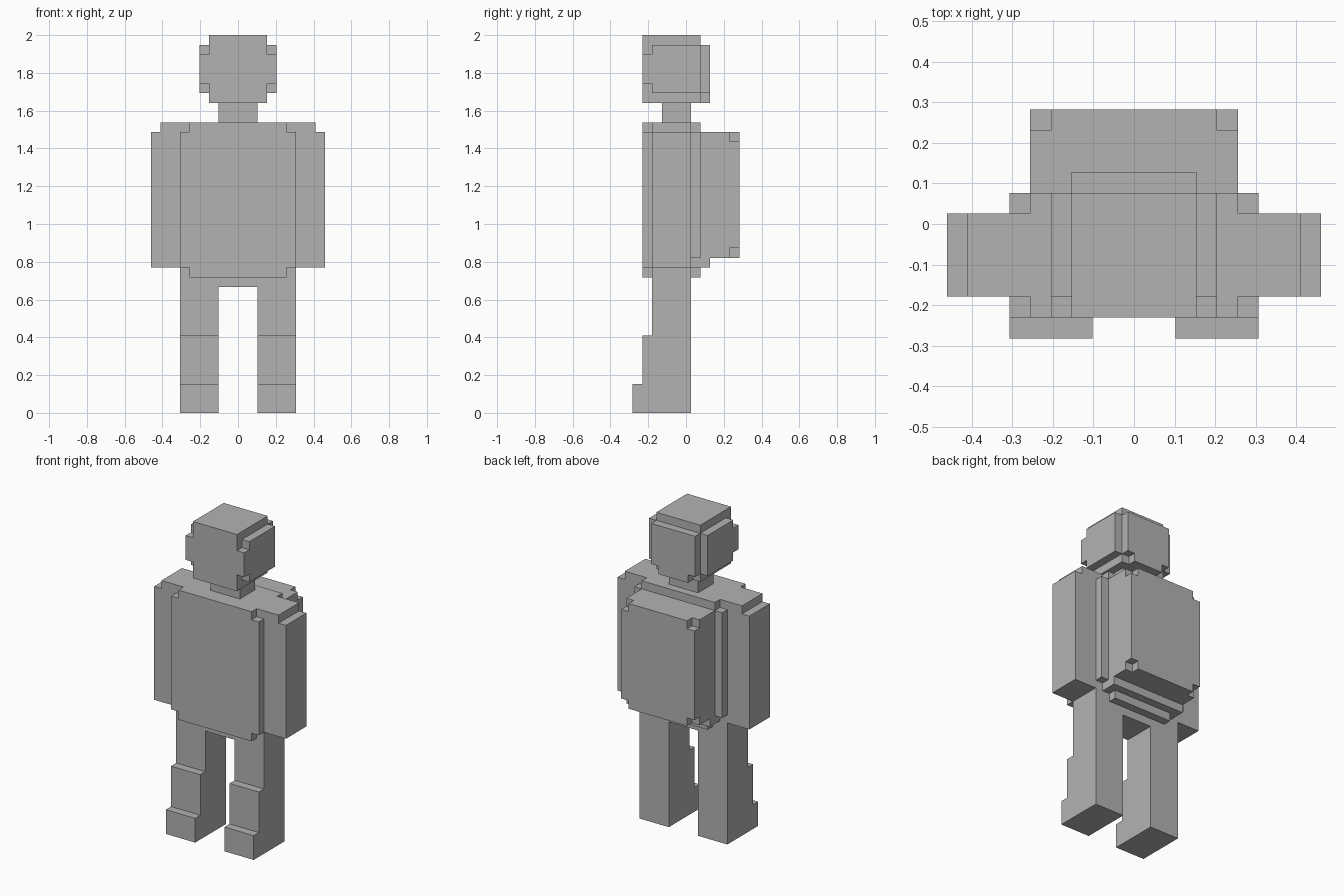
import bpy
import bmesh
from itertools import product
from mathutils import Vector

UNIT = 2 / 39          # one block; the figure is 39 blocks tall
Y_SHIFT = 5.5          # block coordinate of the centre, front to back

if "Cube" in bpy.data.objects:
    bpy.data.objects.remove(bpy.data.objects["Cube"])

grey = bpy.data.materials.new("plain_grey")
grey.use_nodes = True
colour = (0.45, 0.45, 0.45, 1)
grey.diffuse_color = colour
grey.node_tree.nodes["Principled BSDF"].inputs["Base Color"].default_value = colour


def wide(half, y, z):
    """Box centred on the mirror plane."""
    return ((-half, half), y, z)


def flip(boxes):
    return [((-x[1], -x[0]), y, z) for x, y, z in boxes]


def block_part(name, boxes):
    """Join boxes of whole blocks into one closed skin."""
    cells = set()
    for box in boxes:
        cells.update(product(*(range(*span) for span in box)))
    bm = bmesh.new()
    corners = {}

    def corner(p):
        if p not in corners:
            corners[p] = bm.verts.new(
                Vector((p[0], p[1] - Y_SHIFT, p[2])) * UNIT)
        return corners[p]

    for cell in cells:
        for axis, side in product(range(3), (0, 1)):
            near = list(cell)
            near[axis] += 2 * side - 1
            if tuple(near) in cells:
                continue
            u, v = (axis + 1) % 3, (axis + 2) % 3
            loop = []
            for du, dv in ((0, 0), (1, 0), (1, 1), (0, 1)):
                p = list(cell)
                p[axis] += side
                p[u] += du
                p[v] += dv
                loop.append(corner(tuple(p)))
            bm.faces.new(loop if side else loop[::-1])
    bmesh.ops.dissolve_limit(bm, angle_limit=0.01,
                             verts=bm.verts[:], edges=bm.edges[:])
    mesh = bpy.data.meshes.new(name)
    bm.to_mesh(mesh)
    bm.free()
    mesh.materials.append(grey)
    obj = bpy.data.objects.new(name, mesh)
    bpy.context.collection.objects.link(obj)


# Head with stepped corners, and neck
block_part("head", [
    wide(4, (2, 7), (33, 38)), wide(3, (1, 7), (32, 39)),
    wide(4, (1, 2), (34, 37)),
    wide(3, (7, 8), (33, 38)), wide(2, (7, 8), (32, 33)),
])
block_part("neck", [wide(2, (3, 6), (30, 32))])

# Torso with raised front and back panels
block_part("torso", [
    wide(6, (2, 6), (13, 30)),
    wide(6, (1, 2), (15, 29)), wide(5, (1, 2), (14, 30)),
    wide(6, (6, 7), (16, 29)), wide(5, (6, 7), (15, 30)),
    wide(4, (6, 7), (14, 30)),
])

# Backpack with nicked outer corners
block_part("backpack", [
    wide(5, (7, 8), (15, 29)), wide(5, (8, 10), (16, 29)),
    wide(5, (10, 11), (17, 28)), wide(4, (10, 11), (16, 29)),
])

# Arms and stepped legs, mirrored
arm = [((6, 9), (2, 6), (15, 29)), ((6, 8), (2, 6), (29, 30))]
leg = [((2, 6), (2, 6), (0, 13)), ((2, 6), (1, 2), (0, 8)),
       ((2, 6), (0, 1), (0, 3))]
for part, boxes in (("arm", arm), ("leg", leg)):
    block_part("left_" + part, boxes)
    block_part("right_" + part, flip(boxes))
